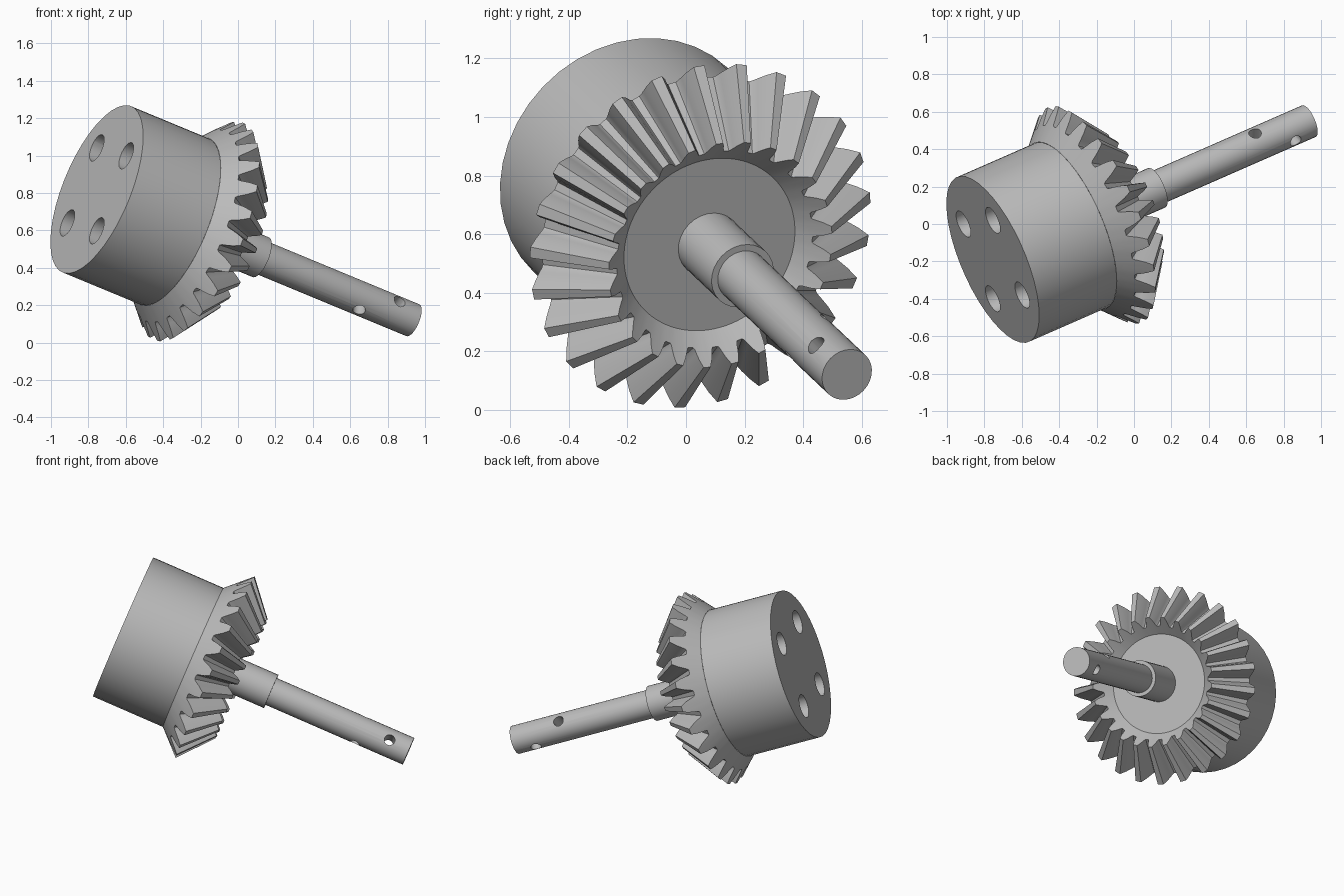
import bpy, bmesh
from math import cos, sin, pi, radians
from mathutils import Matrix, Vector

cube = bpy.data.objects.get("Cube")
if cube:
    bpy.data.objects.remove(cube)

# One steel material
steel = bpy.data.materials.new("grey_steel")
steel.use_nodes = True
GREY = (0.5, 0.5, 0.5, 1)
steel.diffuse_color = GREY
steel.node_tree.nodes["Principled BSDF"].inputs["Base Color"].default_value = GREY

# Tilted frame: local z runs along the shaft, origin on the hub's back face
axis = Vector((1.69, 0.74, -0.70)).normalized()
side = Vector((0, -axis.z, axis.y)) * -1
side = Vector((0, -axis.z, axis.y)).normalized()
across = side.cross(axis)
frame = Matrix((across, side, axis)).transposed().to_4x4()
frame.translation = (-0.755, -0.19, 0.82)


def make_object(name, bm):
    bmesh.ops.recalc_face_normals(bm, faces=bm.faces)
    mesh = bpy.data.meshes.new(name)
    bm.to_mesh(mesh)
    bm.free()
    mesh.materials.append(steel)
    obj = bpy.data.objects.new(name, mesh)
    bpy.context.collection.objects.link(obj)
    obj.matrix_world = frame
    return obj


def bridge(bm, a, b):
    for i in range(len(a)):
        j = (i + 1) % len(a)
        bm.faces.new((a[i], a[j], b[j], b[i]))


def lathe(name, profile, segments):
    """Solid of revolution about local z from (radius, height) points."""
    bm = bmesh.new()
    rings = [[bm.verts.new((r * cos(2 * pi * i / segments), r * sin(2 * pi * i / segments), h))
              for i in range(segments)] for r, h in profile]
    for a, b in zip(rings, rings[1:]):
        bridge(bm, a, b)
    bm.faces.new(rings[0])
    bm.faces.new(rings[-1])
    return make_object(name, bm)


def drill(obj, radius, depth, placements):
    """Cut round holes, one for each placement matrix."""
    bm = bmesh.new()
    for place in placements:
        bmesh.ops.create_cone(bm, cap_ends=True, segments=20, radius1=radius,
                              radius2=radius, depth=depth, matrix=place)
    cutter = make_object("hole_cutter", bm)
    cutter.hide_render = True
    mod = obj.modifiers.new("holes", "BOOLEAN")
    mod.operation, mod.solver, mod.object = "DIFFERENCE", "EXACT", cutter
    select(obj)
    bpy.ops.object.modifier_apply(modifier=mod.name)
    bpy.data.objects.remove(cutter)


def select(obj):
    bpy.context.view_layer.update()
    bpy.ops.object.select_all(action="DESELECT")
    obj.select_set(True)
    bpy.context.view_layer.objects.active = obj


# Hub with four blind bolt holes in its back face
HUB_R, HUB_LEN = 0.481, 0.484
hub = lathe("hub", [(HUB_R, 0), (HUB_R, HUB_LEN)], 40)
drill(hub, 0.076, 0.6, [Matrix.Rotation(k * pi / 2, 4, "Z") @ Matrix.Translation((0.305, 0, 0))
                        for k in range(4)])

# Bevel gear: the heel outline shrinks toward the cone apex to give the toe
TEETH, APEX, TOE_SCALE, PHASE = 25, 1.169, 0.655, 8.6
half_tooth = [(-5.7, 0), (-5.0, 0.1), (-4.4, 0.3), (-3.4, 0.62), (-1.8, 1)]
tooth = half_tooth + [(-a, t) for a, t in reversed(half_tooth)]
outline = [(radians(PHASE + k * 360 / TEETH + a), t) for k in range(TEETH) for a, t in tooth]


def heel_point(angle, r, h):
    return Vector((r * cos(angle), r * sin(angle), h))


heel_rim = [heel_point(a, HUB_R, HUB_LEN) for a, t in outline]
heel_teeth = [heel_point(a, 0.55 + 0.078 * t, 0.556 + 0.08 * t) for a, t in outline]
apex = Vector((0, 0, APEX))


def toe(points):
    return [apex.lerp(p, TOE_SCALE) for p in points]


bm = bmesh.new()
loops = [[bm.verts.new(p) for p in pts]
         for pts in (heel_rim, heel_teeth, toe(heel_teeth), toe(heel_rim))]
for a, b in zip(loops, loops[1:]):
    bridge(bm, a, b)
bm.faces.new(loops[-1])
gear = make_object("bevel_gear", bm)

# Stepped shaft with two crossed pin holes
COLLAR_R, SHAFT_R = 0.115, 0.092
shaft = lathe("shaft", [(COLLAR_R, 0.68), (COLLAR_R, 1.023), (SHAFT_R, 1.023), (SHAFT_R, 1.973)], 28)
drill(shaft, 0.034, 0.4, [Matrix.Translation((0, 0, 1.836)) @ Matrix.Rotation(pi / 2, 4, "Y"),
                          Matrix.Translation((0, 0, 1.637)) @ Matrix.Rotation(pi / 2, 4, "X")])

for obj in (hub, gear, shaft):
    select(obj)
    bpy.ops.object.shade_smooth_by_angle(angle=radians(25))
